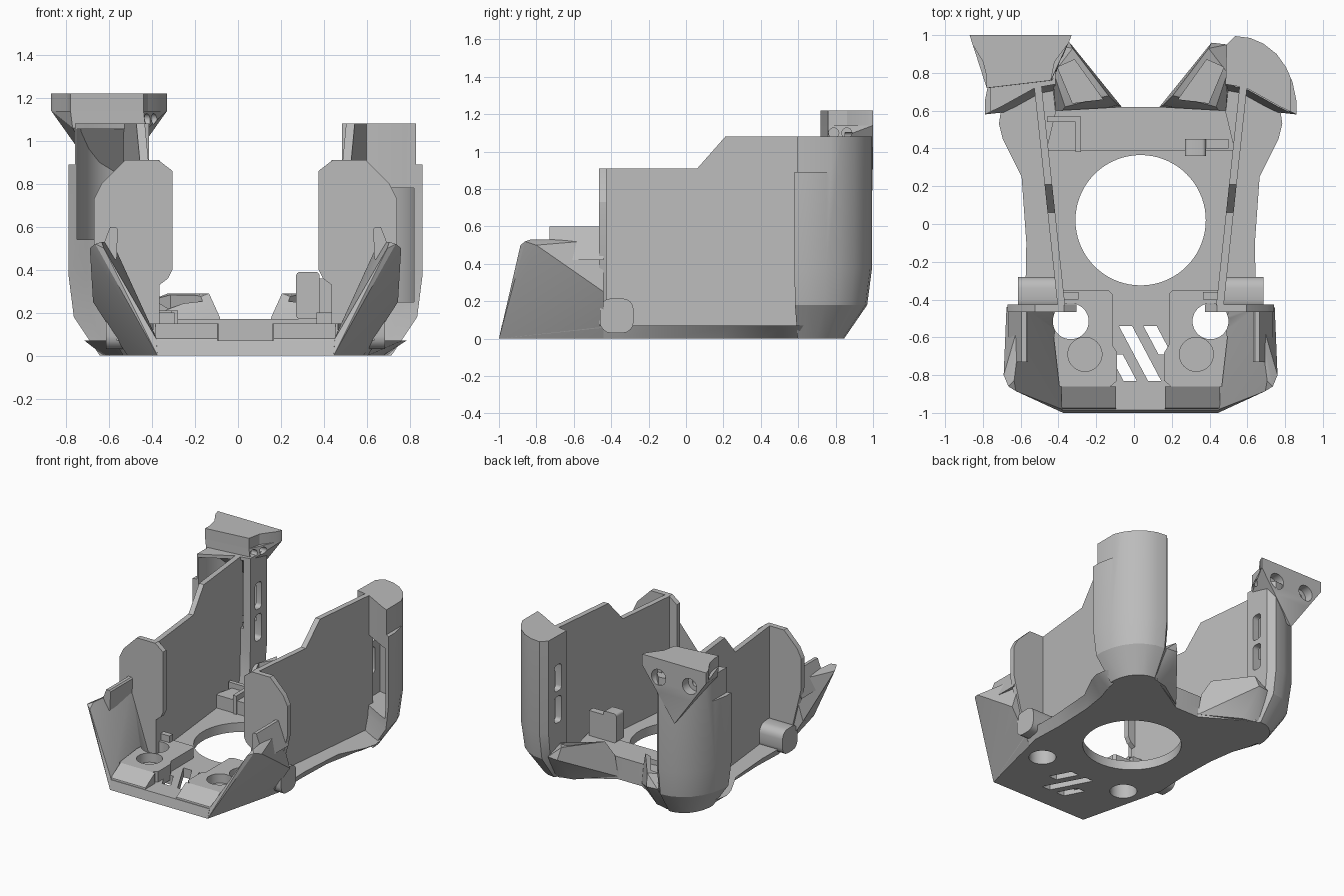
import bpy, bmesh, math
from mathutils import Vector

if "Cube" in bpy.data.objects:
    bpy.data.objects.remove(bpy.data.objects["Cube"])

CX = 0.035  # mirror plane of the housing

grey = bpy.data.materials.new("light grey plastic")
grey.use_nodes = True
grey.diffuse_color = (0.5, 0.5, 0.5, 1)
grey.node_tree.nodes["Principled BSDF"].inputs["Base Color"].default_value = (0.5, 0.5, 0.5, 1)


def finish(name, bm):
    bmesh.ops.recalc_face_normals(bm, faces=bm.faces)
    mesh = bpy.data.meshes.new(name)
    bm.to_mesh(mesh)
    bm.free()
    mesh.materials.append(grey)
    ob = bpy.data.objects.new(name, mesh)
    bpy.context.collection.objects.link(ob)
    return ob


def loft(name, rings):
    """Closed solid through rings with equal point counts."""
    bm = bmesh.new()
    loops = [[bm.verts.new(p) for p in ring] for ring in rings]
    n = len(loops[0])
    for a, b in zip(loops, loops[1:]):
        for i in range(n):
            j = (i + 1) % n
            bm.faces.new((a[i], a[j], b[j], b[i]))
    bm.faces.new(loops[0])
    bm.faces.new(loops[-1])
    return finish(name, bm)


def prism(name, pts, z0, z1):
    return loft(name, [[(x, y, z) for x, y in pts] for z in (z0, z1)])


def hull(name, pts):
    bm = bmesh.new()
    vs = [bm.verts.new(p) for p in pts]
    bmesh.ops.convex_hull(bm, input=vs)
    bmesh.ops.delete(bm, geom=[v for v in bm.verts if not v.link_faces], context='VERTS')
    bmesh.ops.dissolve_limit(bm, angle_limit=0.02, verts=bm.verts, edges=bm.edges)
    return finish(name, bm)


def box(name, x0, x1, y0, y1, z0, z1, bevel=0, axis=None):
    """Box, with the edges along one axis rounded if wanted."""
    ob = prism(name, [(x0, y0), (x1, y0), (x1, y1), (x0, y1)], z0, z1)
    if bevel:
        bm = bmesh.new()
        bm.from_mesh(ob.data)
        es = [e for e in bm.edges
              if abs((e.verts[0].co - e.verts[1].co).normalized()[axis]) > 0.9]
        bmesh.ops.bevel(bm, geom=es, offset=bevel, segments=4, profile=0.5, affect='EDGES')
        bm.to_mesh(ob.data)
        bm.free()
    return ob


def rod(name, centre, r, depth, axis=(0, 0, 1), n=48):
    bm = bmesh.new()
    bmesh.ops.create_cone(bm, cap_ends=True, segments=n, radius1=r, radius2=r, depth=depth)
    rot = Vector((0, 0, 1)).rotation_difference(Vector(axis)).to_matrix()
    bmesh.ops.rotate(bm, verts=bm.verts, matrix=rot)
    bmesh.ops.translate(bm, verts=bm.verts, vec=centre)
    return finish(name, bm)


def cut(ob, *cutters):
    for c in cutters:
        c.hide_render = True
        m = ob.modifiers.new("cut", 'BOOLEAN')
        m.operation, m.solver, m.object = 'DIFFERENCE', 'EXACT', c
        bpy.context.view_layer.update()
        mesh = bpy.data.meshes.new_from_object(
            ob.evaluated_get(bpy.context.evaluated_depsgraph_get()))
        ob.modifiers.clear()
        ob.data = mesh
        bpy.data.objects.remove(c)


def both(half, z):
    """Full outline from its right half."""
    return ([(CX + x, y, z) for x, y in half] +
            [(CX - x, y, z) for x, y in reversed(half)])


# floor plate with chamfered rim, round opening and slanted vents
low = [(.41, -1), (.57, -.35), (.56, -.1), (.57, .2), (.6, .4), (.64, .52), (.66, .62),
       (.6, .76), (.45, .83), (.1, .62)]
rim = [(.415, -.985), (.61, -.38), (.605, -.1), (.63, .25), (.73, .45), (.75, .53), (.74, .6),
       (.64, .8), (.46, .85), (.1, .62)]
floor = loft("floor_plate", [both(low, 0), both(rim, .07)])
cut(floor, rod("opening", (CX, .02, 0), .345, 1, n=72))
for x, y0, y1 in ((-.08, -.54, -.83), (.05, -.54, -.69), (-.13, -.69, -.83)):
    run = (y0 - y1) * .53
    cut(floor, prism("vent", [(x, y0), (x + .07, y0), (x + .07 + run, y1), (x + run, y1)], -.5, .5))

# rear cross bar
prism("rear_bar", [(CX + s * x, y) for s, x, y in
                   ((-1, .5, .39), (1, .5, .39), (1, .45, .6), (1, .1, .62), (-1, .1, .62), (-1, .45, .6))],
      .02, .17)

column_plan = [(.45, .74), (.455, .95), (.5, .995), (.58, .985), (.65, .955), (.72, .9), (.77, .83),
               (.805, .75), (.825, .65), (.825, .58), (.74, .62), (.56, .72)]
pocket_plan = [(.5, .5), (.785, .5), (.785, .65), (.765, .74), (.73, .81), (.68, .87), (.6, .92), (.5, .94)]

for s, side in ((1, "left"), (-1, "right")):
    X = lambda r: CX + s * r
    P = lambda pts: [(X(x), y, z) for x, y, z in pts]
    span = lambda a, b: sorted((X(a), X(b)))

    # front pad with a through hole, a shallow round seat and a sloped lip
    pad = prism("pad_" + side, [(X(x), y) for x, y in
                ((.16, -.86), (.125, -.83), (.125, -.68), (.15, -.64), (.15, -.37), (.17, -.35),
                 (.42, -.35), (.46, -.6), (.43, -.86))], .03, .15)
    hole = (X(.37), -.515, 0)
    cut(pad, rod("hole", hole, .095, 1), rod("seat", (X(.295), -.69, .15), .09, .14))
    cut(floor, rod("hole", hole, .095, 1))
    hull("front_lip_" + side, P([(x, y, z) for x in (.13, .42)
                                 for y, z in ((-.985, .05), (-.975, .08), (-.86, .15), (-.86, .05))]))

    # front cheek, undercut outside and sloped inside
    cheek = hull("cheek_" + side, P(((.41, -1, 0), (.55, -.44, 0), (.46, -.44, .05), (.40, -.86, .05),
                 (.405, -.985, .06), (.66, -.885, .5), (.70, -.86, .52), (.725, -.8, .5),
                 (.71, -.44, .25), (.62, -.44, .53), (.66, -.74, .53), (.67, -.83, .53))))
    cut(cheek, rod("hole", hole, .095, .6))
    hull("cheek_crest_" + side, P([(x, y, z) for y in (-.73, -.44)
         for x, z in ((.6, .45), (.70, .42), (.595, .59), (.605, .6), (.63, .6))]))

    # front flange with chamfered corners
    flange = [(.4, .07), (.6, .07), (.705, .5), (.705, .73), (.67, .8), (.56, .91), (.405, .91),
              (.34, .86), (.34, .4), (.36, .36), (.4, .33)]
    loft("front_flange_" + side, [[(X(x), y, z) for x, z in flange] for y in (-.465, -.425)])

    # thin stepped side wall
    wall = [(-.43, .05), (.76, .05), (.76, 1.08), (.21, 1.08), (.06, .91), (-.43, .91)]
    loft("side_wall_" + side, [[(X(.4 + .107 * (y + .43) + t), y, z) for y, z in wall]
                               for t in (0, .04)])

    # rounded hood behind the cheek
    box("hood_" + side, *span(.43, .65), -.46, -.28, .03, .215, .06, 0)

    # rear column, tapered at the foot, with a pocket and inner slots
    rings = [[(X(.46 + (x - .46) * k), .62 + (y - .62) * k, z) for x, y in column_plan]
             for z, k in ((0, .6), (.18, .93), (.38, 1), (1.08, 1))]
    column = loft("rear_column_" + side, rings)
    z0, z1 = (.25, .78) if s > 0 else (.54, 1.055)
    cut(column, box("lip", *span(.795, .95), .4, .78, .89, 1.3),
        prism("pocket", [(X(x), y) for x, y in pocket_plan], z0, z1))
    for z in (.42, .66):
        cut(column, box("slot", *span(.3, .56), .8, .88, z, z + .2, .025, 0))

    # angled rear duct with a recessed mouth
    duct = hull("rear_duct_" + side, P(((.1, .62, .02), (.35, .8, 0), (.48, .83, 0), (.45, .55, .02),
                (.375, .96, .2), (.46, .95, .2), (.12, .63, .18), (.17, .68, .29), (.36, .93, .29),
                (.46, .8, .25), (.4, .62, .2))))
    cut(duct, loft("mouth", [P([(x, y, z) for x, y in ((.2, .66), (.35, .87), (.44, .83), (.36, .64))])
                             for z in (.21, .5)]))
    # small clip in the front corner
    box("corner_clip_" + side, *span(.33, .42), -.4, -.36, .05, .2)

# small inner brackets, different on each side
box("cable_bracket", .27, .38, .36, .45, .17, .39, .02, 1)
box("cable_bracket_arm", .36, .5, .4, .45, .17, .36)
box("rear_tab", -.31, -.28, .38, .57, .07, .21)
box("rear_tab_arm", -.46, -.29, .54, .57, .07, .21)

# sensor mount on top of one column
plan = [(-.87, 1), (-.33, 1), (-.345, .96), (-.42, .86), (-.44, .76), (-.78, .72), (-.78, .78), (-.8, .86),
        (-.855, .95)]
mount = prism("mount_head", plan, 1.14, 1.22)
skirt = hull("mount_skirt", [(-.87, 1, 1.14), (-.33, 1, 1.14), (-.42, .86, 1.14), (-.44, .76, 1.14),
             (-.78, .72, 1.14), (-.8, .86, 1.14), (-.77, .72, 1.06), (-.43, .76, 1.05),
             (-.74, 1, .97), (-.46, 1, .97), (-.6, .995, .76), (-.6, .9, .9)])
for x in (-.73, -.47):
    cut(skirt, rod("screw_seat", (x, 1, 1.08), .06, .14, (0, 1, 0)),
        rod("screw", (x, 1, 1.08), .025, .3, (0, 1, 0)))
for y in (.79, .86):
    cut(skirt, rod("cross_hole", (-.4, y, 1.1), .027, .12, (1, 0, 0), 24))

# smooth the rounded parts, keep the creases
bpy.ops.object.select_all(action='DESELECT')
for ob in bpy.context.collection.objects:
    if ob.type == 'MESH' and grey.name in ob.data.materials:
        ob.select_set(True)
        bpy.context.view_layer.objects.active = ob
bpy.ops.object.shade_smooth_by_angle(angle=math.radians(25))
